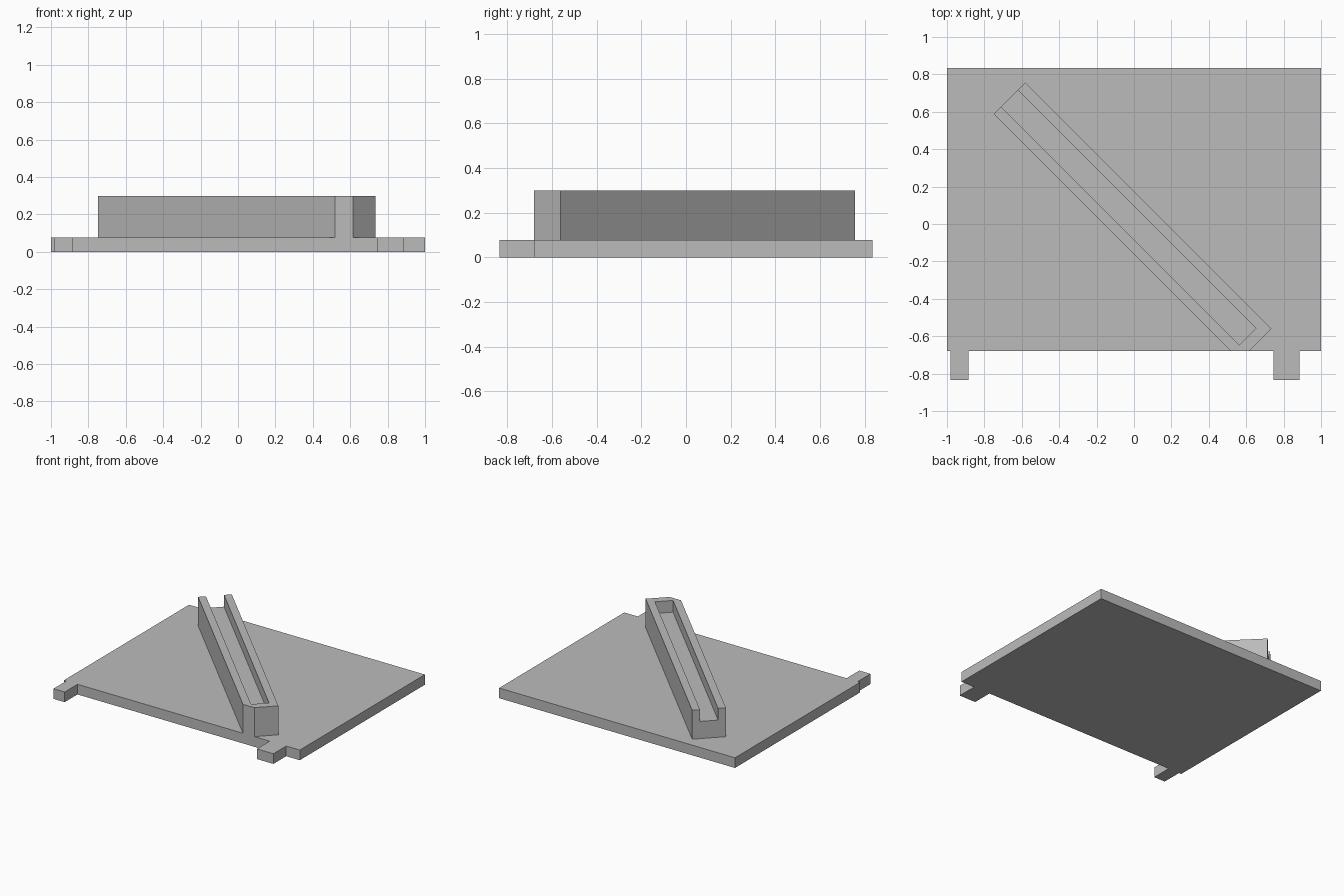
import bpy, bmesh

cube = bpy.data.objects.get("Cube")
if cube:
    bpy.data.objects.remove(cube, do_unlink=True)

grey = bpy.data.materials.new("light_grey")
grey.use_nodes = True
colour = (0.5, 0.5, 0.5, 1)
grey.diffuse_color = colour
grey.node_tree.nodes["Principled BSDF"].inputs["Base Color"].default_value = colour


def prism(name, outline, bottom, top):
    """Extrude a flat outline upward into a solid."""
    bm = bmesh.new()
    face = bm.faces.new([bm.verts.new((x, y, bottom)) for x, y in outline])
    new = bmesh.ops.extrude_face_region(bm, geom=[face])["geom"]
    verts = [g for g in new if isinstance(g, bmesh.types.BMVert)]
    bmesh.ops.translate(bm, verts=verts, vec=(0, 0, top - bottom))
    bmesh.ops.recalc_face_normals(bm, faces=bm.faces)
    mesh = bpy.data.meshes.new(name)
    bm.to_mesh(mesh)
    bm.free()
    mesh.materials.append(grey)
    obj = bpy.data.objects.new(name, mesh)
    bpy.context.collection.objects.link(obj)
    return obj


def diagonal(along, across):
    """Point on the diagonal: along = x - y, across = x + y."""
    return ((across + along) / 2, (across - along) / 2)


thickness, floor, height = 0.078, 0.21, 0.3
back, front, tab_front = 0.835, -0.68, -0.835

# Base plate with two tabs on the front edge
outline = [(-1, back), (-1, front)]
for left, right in ((-0.98, -0.885), (0.745, 0.885)):
    outline += [(left, front), (left, tab_front), (right, tab_front), (right, front)]
outline += [(1, front), (1, back)]
prism("base_plate", outline, 0, thickness)

# Diagonal rail, trimmed flush with the front edge of the plate
rail = prism("diagonal_rail", [
    diagonal(-1.337, 0.174), diagonal(-1.337, -0.162),
    (-0.162 - front, front), (1.295 + front, front),
    diagonal(1.295, 0.174)], thickness, height)

# Groove along the rail, open at the back and closed at the front
groove = prism("groove_cutter", [
    diagonal(-1.5, 0.096), diagonal(-1.5, -0.084),
    diagonal(1.21, -0.084), diagonal(1.21, 0.096)], floor, height + 0.1)
groove.hide_render = True
groove.hide_viewport = True
cut = rail.modifiers.new("groove", 'BOOLEAN')
cut.operation = 'DIFFERENCE'
cut.solver = 'EXACT'
cut.object = groove
